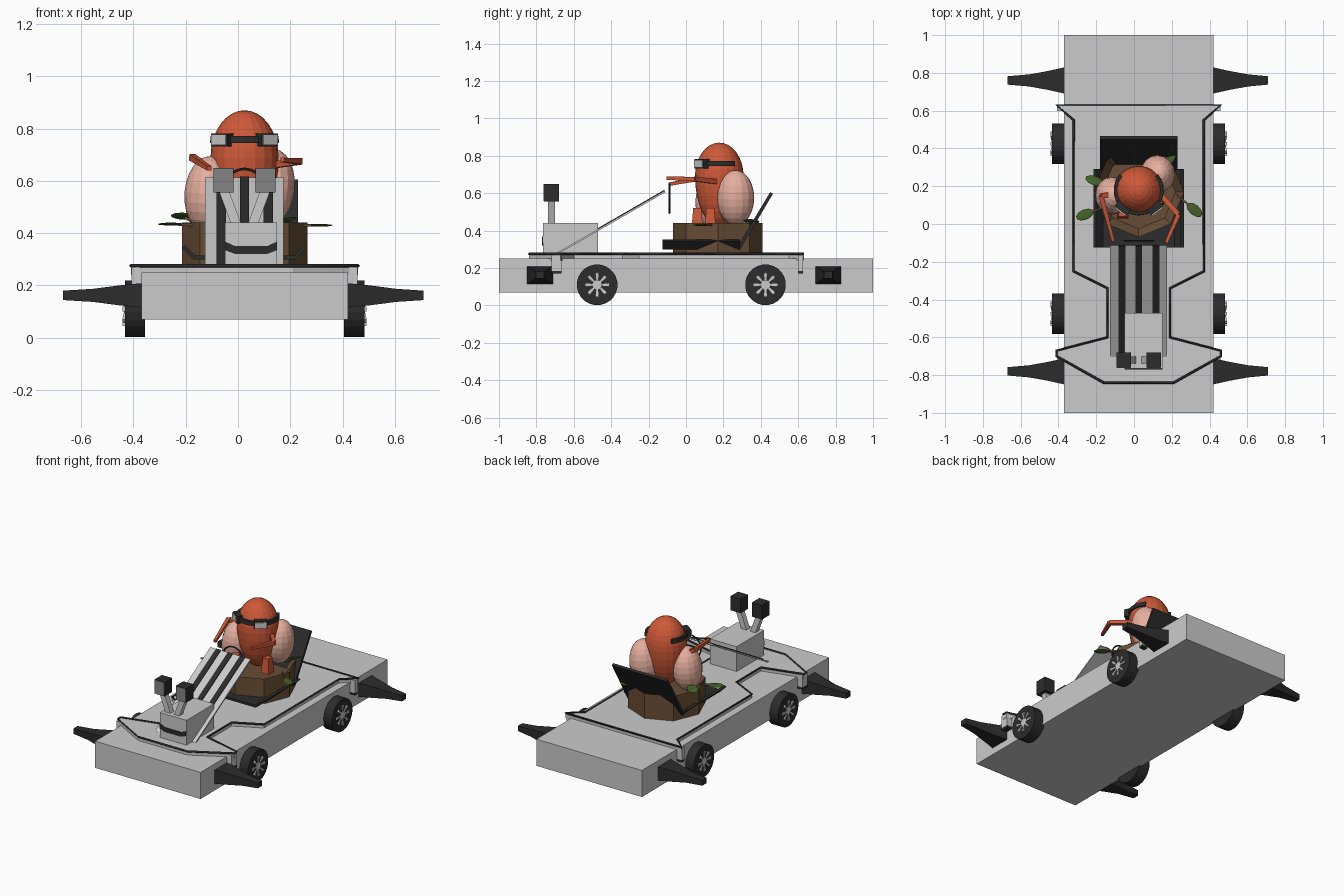
import bpy, bmesh, math
from mathutils import Vector, Matrix

if "Cube" in bpy.data.objects:
    bpy.data.objects.remove(bpy.data.objects["Cube"], do_unlink=True)

CX = 0.025  # centre line of the vehicle


def material(name, r, g, b):
    m = bpy.data.materials.new(name)
    m.use_nodes = True
    m.diffuse_color = (r, g, b, 1)
    m.node_tree.nodes["Principled BSDF"].inputs["Base Color"].default_value = (r, g, b, 1)
    return m


GREY = material("light grey", 0.6, 0.6, 0.6)
MID = material("mid grey", 0.23, 0.23, 0.23)
BLACK = material("soft black", 0.025, 0.025, 0.025)
ORANGE = material("red orange", 0.62, 0.1, 0.04)
PINK = material("pale pink", 0.8, 0.43, 0.35)
BROWN = material("wood brown", 0.14, 0.075, 0.037)
GREEN = material("leaf green", 0.05, 0.12, 0.02)


def finish(name, bm, mat):
    bmesh.ops.recalc_face_normals(bm, faces=bm.faces)
    me = bpy.data.meshes.new(name)
    bm.to_mesh(me)
    bm.free()
    me.materials.append(mat)
    ob = bpy.data.objects.new(name, me)
    bpy.context.collection.objects.link(ob)
    return ob


def box(name, lo, hi, mat):
    lo, hi = Vector(lo), Vector(hi)
    bm = bmesh.new()
    bmesh.ops.create_cube(bm, size=1, matrix=Matrix.Translation((lo + hi) / 2)
                          @ Matrix.Diagonal((*(hi - lo), 1)))
    return finish(name, bm, mat)


def prism(name, pts, axis, a, b, mat):
    """Extrude a 2D polygon along one axis from a to b."""
    def place(p, d):
        co = list(p)
        co.insert(axis, d)
        return co
    bm = bmesh.new()
    face = bm.faces.new([bm.verts.new(place(p, a)) for p in pts])
    ext = bmesh.ops.extrude_face_region(bm, geom=[face])
    step = Vector(place((0, 0), b - a))
    bmesh.ops.translate(bm, vec=step, verts=[v for v in ext["geom"] if isinstance(v, bmesh.types.BMVert)])
    return finish(name, bm, mat)


def bar(name, p, q, w, mat, h=None, sides=4):
    """Straight stick between two points."""
    p, q = Vector(p), Vector(q)
    d = q - p
    bm = bmesh.new()
    bmesh.ops.create_cone(bm, cap_ends=True, segments=sides, radius1=w, radius2=h or w, depth=d.length,
                          matrix=Matrix.Translation((p + q) / 2) @ d.to_track_quat("Z", "Y").to_matrix().to_4x4()
                          @ Matrix.Rotation(math.pi / sides, 4, "Z"))
    return finish(name, bm, mat)


def blob(name, centre, radii, mat, tilt=(0, 0, 0), u=16, v=12):
    bm = bmesh.new()
    bmesh.ops.create_uvsphere(bm, u_segments=u, v_segments=v, radius=1)
    ob = finish(name, bm, mat)
    ob.location, ob.scale, ob.rotation_euler = centre, radii, tilt
    return ob


# Chassis slab and shaped deck
box("chassis", (-0.37, -1, 0.07), (0.42, 1, 0.25), GREY)
half = [(0.435, 0.63), (0.345, 0.55), (0.345, -0.25), (0.165, -0.34), (0.165, -0.6),
        (0.435, -0.67), (0.435, -0.7), (0.185, -0.84)]
outline = [(CX + x, y) for x, y in half] + [(CX - x, y) for x, y in reversed(half)]
prism("deck", outline, 2, 0.24, 0.272, GREY)

# Black trim along the deck edge
curve = bpy.data.curves.new("deck_trim", "CURVE")
curve.dimensions = "3D"
curve.bevel_depth = 0.007
curve.bevel_resolution = 0
spline = curve.splines.new("POLY")
spline.points.add(len(outline) - 1)
for pt, (x, y) in zip(spline.points, outline):
    pt.co = (x, y, 0.275, 1)
spline.use_cyclic_u = True
curve.materials.append(BLACK)
bpy.context.collection.objects.link(bpy.data.objects.new("deck_trim", curve))

for s, side in ((1, "left"), (-1, "right")):
    # Skirt flaps below the deck corners
    for end, y0, y1 in (("front", -0.72, -0.665), ("rear", 0.598, 0.625)):
        xs = sorted((CX + s * 0.39, CX + s * 0.432))
        box(f"{end}_{side}_flap", (xs[0], y0, 0.185), (xs[1], y1, 0.27), GREY)
        box(f"{end}_{side}_flap_foot", (xs[0], y0, 0.17), (xs[1], y1, 0.185), BLACK)

    # Wheels with spoked hubs
    for end, y in (("front", -0.475), ("rear", 0.425)):
        xi, xo = CX + s * 0.38, CX + s * 0.458
        bar(f"{end}_{side}_tyre", (xi, y, 0.11), (xo, y, 0.11), 0.109, BLACK, sides=24)
        bar(f"{end}_{side}_hub", (xo, y, 0.11), (xo + s * 0.003, y, 0.11), 0.025, GREY, sides=12)
        for k in range(8):
            a = math.tau * k / 8
            c, d = math.cos(a), math.sin(a)
            bar(f"{end}_{side}_spoke", (xo, y + c * 0.025, 0.11 + d * 0.025),
                (xo, y + c * 0.066, 0.11 + d * 0.066), 0.006, GREY, 0.013)

    # Tapered side spikes
    for end, y in (("front", -0.78), ("rear", 0.76)):
        bm = bmesh.new()
        rings = []
        for x, w, h in ((0.39, 0.07, 0.047), (0.48, 0.05, 0.038), (0.58, 0.032, 0.025), (0.69, 0.022, 0.018)):
            rings.append([bm.verts.new((CX * (1 if x < 0.6 else 0.8) + s * x, y + i * w, 0.162 + j * h))
                          for i, j in ((-1, -1), (1, -1), (1, 1), (-1, 1))])
        for r, t in zip(rings, rings[1:]):
            for i in range(4):
                bm.faces.new((r[i], r[i - 1], t[i - 1], t[i]))
        bm.faces.new(rings[0])
        bm.faces.new(rings[-1])
        finish(f"{end}_{side}_spike", bm, BLACK)

    # Lamps on splayed posts
    x = CX + s * 0.08
    bar(f"{side}_lamp_post", (CX + s * 0.03, -0.72, 0.43), (x, -0.72, 0.565), 0.026, GREY)
    box(f"{side}_lamp", (x - 0.038, -0.76, 0.555), (x + 0.038, -0.68, 0.65), BLACK)
    box(f"{side}_lamp_face", (x - 0.036, -0.763, 0.557), (x + 0.036, -0.76, 0.648), MID)

# Nose box with a chevron band
box("nose_box", (-0.05, -0.765, 0.27), (0.15, -0.47, 0.44), GREY)
band = [(-0.05, 0.335), (-0.01, 0.32), (0.11, 0.32), (0.15, 0.335),
        (0.15, 0.368), (0.11, 0.35), (-0.01, 0.35), (-0.05, 0.368)]
prism("chevron_band", band, 1, -0.769, -0.764, BLACK)

# Sloping screen with three dark stripes
slope = [(-0.70, 0.265), (-0.11, 0.605), (-0.115, 0.613), (-0.705, 0.273)]
prism("screen", slope, 0, -0.127, 0.175, GREY)
for x in (-0.064, 0.025, 0.116):
    prism("screen_stripe", [(y - 0.002, z + 0.004) for y, z in slope], 0, x - 0.018, x + 0.018, BLACK)

# Wooden eight-sided tub
bm = bmesh.new()
bmesh.ops.create_cone(bm, cap_ends=True, segments=8, radius1=0.24, radius2=0.24, depth=0.17,
                      matrix=Matrix.Translation((CX, 0.17, 0.355)))
top = max(bm.faces, key=lambda f: f.calc_center_median().z)
bmesh.ops.inset_region(bm, faces=[top], thickness=0.045)
bmesh.ops.translate(bm, vec=(0, 0, -0.06), verts=top.verts)
finish("tub", bm, BROWN)

# Seat tray with flared sides, and back rest
hull = [(0.24, 0.345), (0.195, 0.3), (0.19, 0.315), (0.225, 0.352)]
tray = [(CX + x, z) for x, z in hull[:2]] + [(CX - x, z) for x, z in (hull[1], hull[0], hull[3], hull[2])]
tray += [(CX + x, z) for x, z in hull[2:]]
prism("seat_tray", tray, 1, -0.125, 0.29, BLACK)
prism("back_rest", [(0.27, 0.305), (0.29, 0.3), (0.465, 0.597), (0.45, 0.605)], 0, -0.18, 0.23, BLACK)

# Driver: egg body with fuller lower half, and two pale lobes
body = blob("body", (CX, 0.178, 0.69), (0.13, 0.13, 0.18), ORANGE, u=20, v=16)
for v in body.data.vertices:
    if v.co.z < 0:
        v.co.z *= 1.5
blob("left_lobe", (0.125, 0.265, 0.575), (0.092, 0.1, 0.148), PINK, (0, 0.1, 0))
blob("right_lobe", (-0.115, 0.15, 0.55), (0.09, 0.1, 0.145), PINK, (0, 0.08, 0))
bar("left_foot", (0.13, 0.13, 0.42), (0.13, 0.13, 0.52), 0.042, ORANGE, 0.03)
bar("right_foot", (-0.06, 0.06, 0.42), (-0.06, 0.06, 0.52), 0.042, ORANGE, 0.03)

# Goggles: open strap and two lenses
bm = bmesh.new()
rows = []
for k in range(17):
    a = math.radians(-220 + 260 * k / 16)
    rows.append([bm.verts.new((CX + r * math.cos(a), 0.178 + r * math.sin(a), z))
                 for r, z in ((0.118, 0.745), (0.133, 0.745), (0.131, 0.772), (0.115, 0.772))])
for r, t in zip(rows, rows[1:]):
    for i in range(4):
        bm.faces.new((r[i], r[i - 1], t[i - 1], t[i]))
bm.faces.new(rows[0])
bm.faces.new(rows[-1])
finish("goggle_strap", bm, BLACK)
for s in (1, -1):
    for name, w, h, d, mat in (("frame", 0.04, 0.025, 0, BLACK), ("lens", 0.035, 0.02, 0.006, GREY)):
        ob = box(f"goggle_{name}", (-w, -0.02 - d, -h), (w, 0.02, h), mat)
        ob.location = (CX + s * 0.085, 0.085, 0.757)
        ob.rotation_euler.z = s * 0.65

# Bent arms
for side, pts in (("right", [(-0.08, 0.16, 0.64), (-0.175, 0.15, 0.69), (-0.11, -0.09, 0.648)]),
                  ("left", [(0.13, 0.17, 0.66), (0.235, 0.05, 0.675), (0.17, -0.1, 0.68)])):
    bar(f"{side}_upper_arm", pts[0], pts[1], 0.018, ORANGE)
    bar(f"{side}_forearm", pts[1], pts[2], 0.017, ORANGE, 0.012)

# Thin steering ring
bpy.ops.mesh.primitive_torus_add(location=(CX, -0.088, 0.57), rotation=(math.pi / 2, 0, 0), major_radius=0.076,
                                 minor_radius=0.005, major_segments=20, minor_segments=6)
ring = bpy.context.object
ring.name = "steering_ring"
ring.data.materials.append(BLACK)
bar("steering_bar", (CX - 0.075, -0.088, 0.57), (CX + 0.075, -0.088, 0.57), 0.006, BLACK)

# Leaves on twigs around the tub
for root, tip, tilt in (((-0.15, 0.21, 0.43), (-0.21, 0.23, 0.465), 0.5),
                        ((-0.16, 0.09, 0.43), (-0.26, 0.05, 0.435), 0.08),
                        ((0.22, 0.16, 0.43), (0.32, 0.075, 0.43), 0),
                        ((0.15, 0.29, 0.43), (0.19, 0.35, 0.45), -0.4)):
    d = Vector(tip) - Vector(root)
    bar("twig", root, tip, 0.007, BROWN)
    blob("leaf", tip, (0.05, 0.028, 0.005), GREEN, (tilt, 0, math.atan2(d.y, d.x)), 10, 6)
